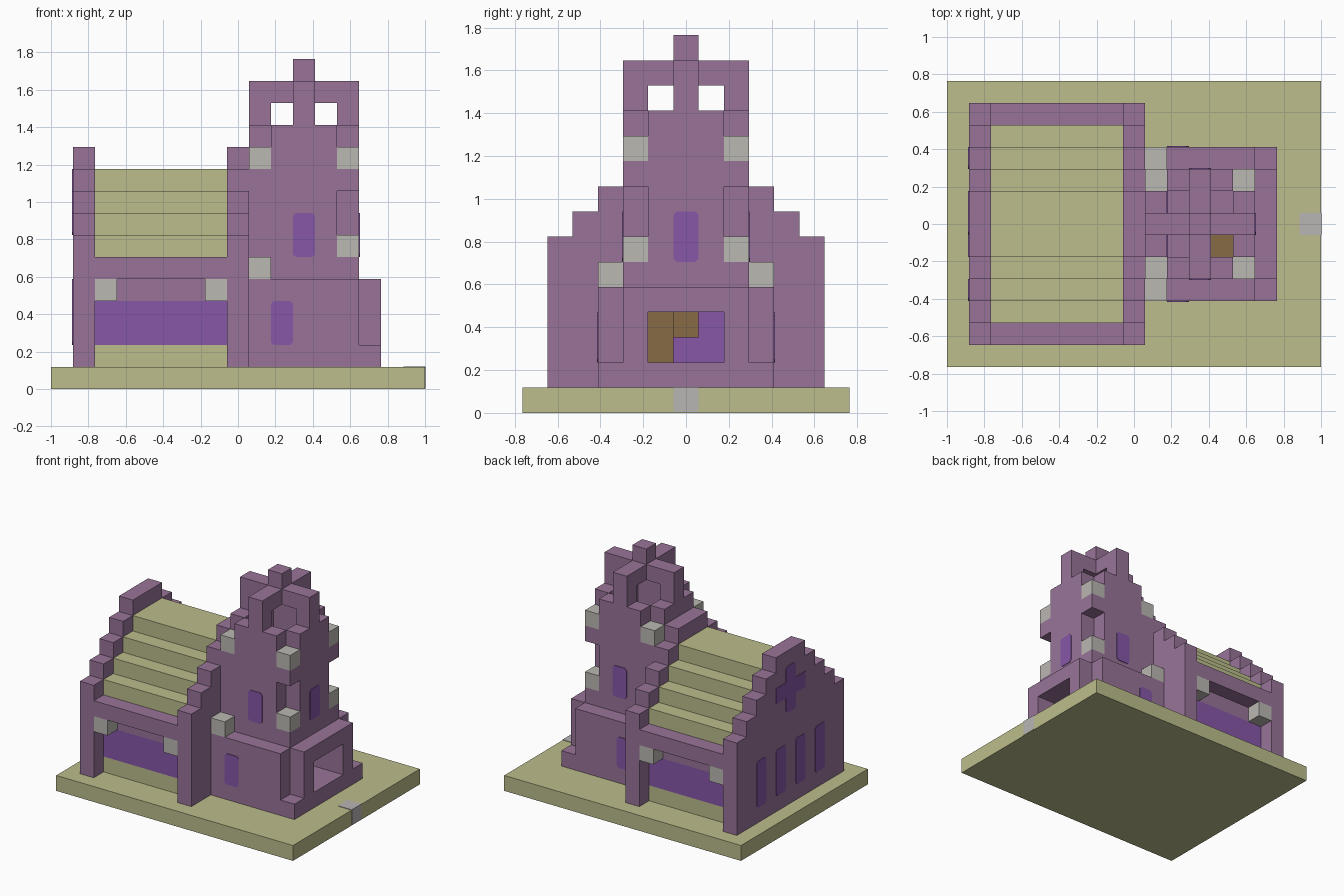
import bpy, bmesh
from mathutils import Vector

cube = bpy.data.objects.get("Cube")
if cube:
    bpy.data.objects.remove(cube, do_unlink=True)

U = 2 / 17          # one building block
MID_X, MID_Y = 8.5, 6.5


def material(name, hex_code):
    rgb = []
    for i in (0, 2, 4):
        c = int(hex_code[i:i + 2], 16) / 255
        rgb.append(c / 12.92 if c < 0.04045 else ((c + 0.055) / 1.055) ** 2.4)
    m = bpy.data.materials.new(name)
    m.use_nodes = True
    m.diffuse_color = (*rgb, 1)
    bsdf = m.node_tree.nodes["Principled BSDF"]
    bsdf.inputs["Base Color"].default_value = (*rgb, 1)
    bsdf.inputs["Roughness"].default_value = 0.9
    return m


mauve = material("mauve_stone", "987498")
olive = material("olive_tile", "bcbd8c")
pale = material("pale_stone", "bbb8b2")
violet = material("violet_glass", "8757a8")
brown = material("brown_wood", "876a45")
lilac = material("lilac_grey", "b9b5b5")


def place(x, y, z):
    return Vector(((x - MID_X) * U, (y - MID_Y) * U, z * U))


def finish(name, bm, mat):
    bmesh.ops.recalc_face_normals(bm, faces=bm.faces[:])
    mesh = bpy.data.meshes.new(name)
    bm.to_mesh(mesh)
    bm.free()
    mesh.materials.append(mat)
    obj = bpy.data.objects.new(name, mesh)
    bpy.context.collection.objects.link(obj)
    return obj


def cells(boxes):
    """All blocks inside a list of (x0, x1, y0, y1, z0, z1) boxes."""
    return {(x, y, z) for a, b, c, d, e, f in boxes
            for x in range(a, b) for y in range(c, d) for z in range(e, f)}


def both_sides(boxes):
    """Add the copy of each box mirrored front to back."""
    return boxes + [(a, b, 13 - d, 13 - c, e, f) for a, b, c, d, e, f in boxes]


def blocks(name, mat, add, cut=()):
    """Outer skin of a union of block boxes with other boxes cut away."""
    solid = cells(add) - cells(cut)
    bm = bmesh.new()
    verts = {}

    def vert(p):
        if p not in verts:
            verts[p] = bm.verts.new(place(*p))
        return verts[p]

    for cell in solid:
        for axis in range(3):
            for side in (0, 1):
                near = list(cell)
                near[axis] += 2 * side - 1
                if tuple(near) in solid:
                    continue
                loop = []
                for u, v in ((0, 0), (1, 0), (1, 1), (0, 1)):
                    p = list(cell)
                    p[axis] += side
                    p[(axis + 1) % 3] += u
                    p[(axis + 2) % 3] += v
                    loop.append(vert(tuple(p)))
                bm.faces.new(loop if side else loop[::-1])
    bmesh.ops.dissolve_limit(bm, angle_limit=0.01, verts=bm.verts[:], edges=bm.edges[:])
    return finish(name, bm, mat)


def plate(name, mat, axis, at, out, u0, u1, z0, z1, corner=0.13):
    """Thin panel with clipped corners on a wall facing along x or y."""
    c = corner
    outline = [(u0 + c, z0), (u1 - c, z0), (u1, z0 + c), (u1, z1 - c),
               (u1 - c, z1), (u0 + c, z1), (u0, z1 - c), (u0, z0 + c)]
    if not c:
        outline = outline[::2]
        outline = [(u0, z0), (u1, z0), (u1, z1), (u0, z1)]
    bm = bmesh.new()
    rings = []
    for w in (at, at + out * 0.04):
        rings.append([bm.verts.new(place(w, u, z) if axis == "x" else place(u, w, z))
                      for u, z in outline])
    back, front = rings
    bm.faces.new(back)
    bm.faces.new(front)
    n = len(outline)
    for i in range(n):
        j = (i + 1) % n
        bm.faces.new((back[i], back[j], front[j], front[i]))
    return finish(name, bm, mat)


# Ground slab with a marker stone let into its edge
blocks("ground_slab", olive, [(0, 17, 0, 13, 0, 1)])
bm = bmesh.new()
bmesh.ops.create_cube(bm, size=1)
for v in bm.verts:
    v.co = place(16.52 + v.co.x, MID_Y + v.co.y, 0.53 + v.co.z)
finish("marker_stone", bm, lilac)

# Nave: stepped gables, walls, eaves and stepped roof
for name, x in (("west_gable", 1), ("east_gable", 8)):
    blocks(name, mauve, [(x, x + 1, 1 + i, 12 - i, 1, 7 + i) for i in range(5)])
blocks("nave_plinth", olive, [(2, 8, 2, 11, 1, 2)])
blocks("nave_glazing", violet, [(2, 8, 2, 11, 2, 4)])
brackets = both_sides([(2, 3, 1, 2, 4, 5), (7, 8, 1, 2, 4, 5)])
blocks("nave_eaves", mauve, [(2, 8, 2, 11, 4, 5), (2, 8, 1, 12, 5, 6)])
blocks("nave_roof", olive, [(2, 8, 2 + i, 11 - i, 6, 7 + i) for i in range(4)])
blocks("eave_brackets", pale, brackets)

# Tower: hollow shaft, porch with doorway, notched corners
corner_stones = both_sides([(9, 10, 4, 5, 10, 11), (13, 14, 4, 5, 10, 11),
                            (13, 14, 4, 5, 6, 7), (9, 10, 3, 4, 5, 6)])
notches = both_sides([(13, 14, 4, 5, 7, 9), (9, 10, 4, 5, 11, 12),
                      (13, 14, 4, 5, 11, 12), (14, 15, 3, 4, 2, 5)])
blocks("tower", mauve,
       [(9, 15, 3, 10, 1, 5), (9, 14, 4, 9, 5, 12)],
       notches + corner_stones + [(10, 13, 5, 8, 2, 12), (13, 15, 5, 8, 2, 4)])
blocks("tower_corner_stones", pale, corner_stones)

# Belfry: two crossing arches and a finial
blocks("belfry", mauve,
       [(9, 14, 6, 7, 12, 14), (11, 12, 4, 9, 12, 14), (11, 12, 6, 7, 14, 15)],
       [(10, 13, 6, 7, 12, 13), (11, 12, 5, 8, 12, 13)])

# Inside the tower
blocks("tower_stair", brown, [(12, 13, 5, 6, 2, 5), (11, 12, 6, 7, 3, 4)])
plate("inner_door", violet, "x", 10, 1, 5, 8, 2, 4, 0)

# Tower windows
for side, out in (("front", -1), ("back", 1)):
    plate(side + "_lower_window", violet, "y", MID_Y + out * 3.5, out, 10, 11, 2, 4)
    plate(side + "_upper_window", violet, "y", MID_Y + out * 2.5, out, 11, 12, 6, 8)
plate("east_upper_window", violet, "x", 14, 1, 6, 7, 6, 8)

# West gable windows and cross window
for y in range(3, 10, 2):
    plate("west_window", violet, "x", 1, -1, y, y + 1, 2, 5)
plate("cross_window_upright", violet, "x", 1, -1, 6, 7, 7, 10)
for y in (5, 7):
    plate("cross_window_arm", violet, "x", 1, -1, y, y + 1, 8, 9, 0)
